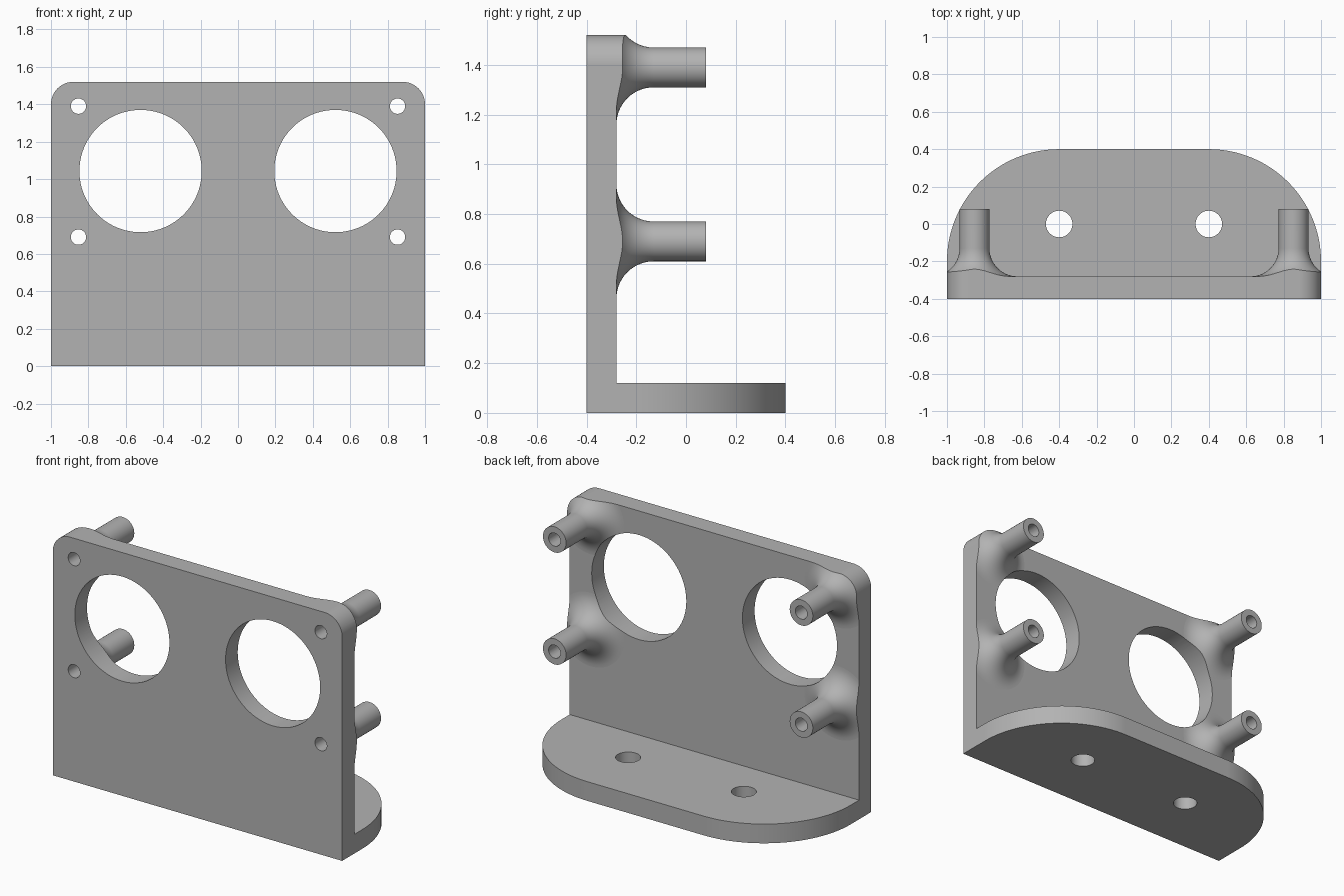
import bpy
import bmesh
from math import cos, sin, pi, radians
from mathutils import Matrix, Vector

cube = bpy.data.objects.get("Cube")
if cube:
    bpy.data.objects.remove(cube, do_unlink=True)

grey = bpy.data.materials.new("plain grey")
grey.use_nodes = True
grey.diffuse_color = (0.45, 0.45, 0.45, 1)
grey.node_tree.nodes["Principled BSDF"].inputs["Base Color"].default_value = grey.diffuse_color

POSTS = [(x, z) for x in (-0.853, 0.853) for z in (0.69, 1.39)]


def make(name, bm):
    bmesh.ops.recalc_face_normals(bm, faces=bm.faces)
    mesh = bpy.data.meshes.new(name)
    bm.to_mesh(mesh)
    bm.free()
    mesh.materials.append(grey)
    obj = bpy.data.objects.new(name, mesh)
    bpy.context.collection.objects.link(obj)
    return obj


def arc(cx, cy, r, a0, a1, n):
    angles = [radians(a0 + (a1 - a0) * i / n) for i in range(n + 1)]
    return [(cx + r * cos(a), cy + r * sin(a)) for a in angles]


def prism(name, outline, start, end, axis):
    """Extrude a 2D outline along y (outline in x, z) or z (outline in x, y)."""
    bm = bmesh.new()
    place = (lambda u, v: (u, start, v)) if axis == "y" else (lambda u, v: (u, v, start))
    face = bm.faces.new([bm.verts.new(place(u, v)) for u, v in outline])
    new = bmesh.ops.extrude_face_region(bm, geom=[face])["geom"]
    step = Vector((0, end - start, 0) if axis == "y" else (0, 0, end - start))
    bmesh.ops.translate(bm, vec=step, verts=[g for g in new if isinstance(g, bmesh.types.BMVert)])
    return make(name, bm)


def mirrored(half):
    return half + [(-x, y) for x, y in reversed(half)]


def disc(name, cx, cy, r, start, end, axis, n=96):
    return prism(name, arc(cx, cy, r, 0, 360, n)[:-1], start, end, axis)


def combine(target, tool, operation):
    mod = target.modifiers.new(operation.lower(), "BOOLEAN")
    mod.operation, mod.object, mod.solver = operation, tool, "EXACT"
    bpy.context.view_layer.objects.active = target
    bpy.ops.object.modifier_apply(modifier=mod.name)
    bpy.data.objects.remove(tool, do_unlink=True)


def post(x, z):
    """Turned standoff with a wide fillet at its foot."""
    fillet = arc(0.23, -0.13, 0.15, 270, 180, 14)
    profile = [(0, -0.35), (0.23, -0.35)] + fillet + [(0.08, 0.08), (0, 0.08)]
    bm = bmesh.new()
    verts = [bm.verts.new((r, y, 0)) for r, y in profile]
    edges = [bm.edges.new(pair) for pair in zip(verts, verts[1:])]
    bmesh.ops.spin(bm, geom=verts + edges, cent=(0, 0, 0), axis=(0, 1, 0),
                   angle=2 * pi, steps=64)
    bmesh.ops.remove_doubles(bm, verts=bm.verts, dist=0.0001)
    bmesh.ops.transform(bm, matrix=Matrix.Translation((x, 0, z)), verts=bm.verts)
    return make("post", bm)


# Upright wall, left oversize so that one trim shapes wall, foot and fillets together
bracket = prism("bracket", mirrored([(1.3, -0.3), (1.3, 1.9)]), -0.6, -0.28, "y")

# Foot plate with large rounded back corners
foot = mirrored([(1.2, -0.5), (1.2, -0.2)] + arc(0.4, -0.2, 0.6, 0, 90, 32))
combine(bracket, prism("foot", foot, -0.2, 0.12, "z"), "UNION")

# Four standoffs
for x, z in POSTS:
    combine(bracket, post(x, z), "UNION")

# Trim to the front outline
front = mirrored([(1, 0)] + arc(0.88, 1.4, 0.12, 0, 90, 16))
combine(bracket, prism("outline", front, -0.4, 0.7, "y"), "INTERSECT")

# Round windows, screw bores and foot holes
for side in (-1, 1):
    combine(bracket, disc("window", side * 0.521, 1.043, 0.327, -0.7, 0.5, "y"), "DIFFERENCE")
    combine(bracket, disc("foot_hole", side * 0.4, 0, 0.071, -0.3, 0.4, "z", 48), "DIFFERENCE")
for x, z in POSTS:
    combine(bracket, disc("bore", x, z, 0.041, -0.7, 0.5, "y", 48), "DIFFERENCE")

# Smooth round surfaces, keep crisp edges and flat faces
bpy.ops.object.select_all(action="DESELECT")
bracket.select_set(True)
bpy.context.view_layer.objects.active = bracket
bpy.ops.object.shade_smooth_by_angle(angle=radians(25))
weighted = bracket.modifiers.new("weighted normals", "WEIGHTED_NORMAL")
weighted.keep_sharp = True
